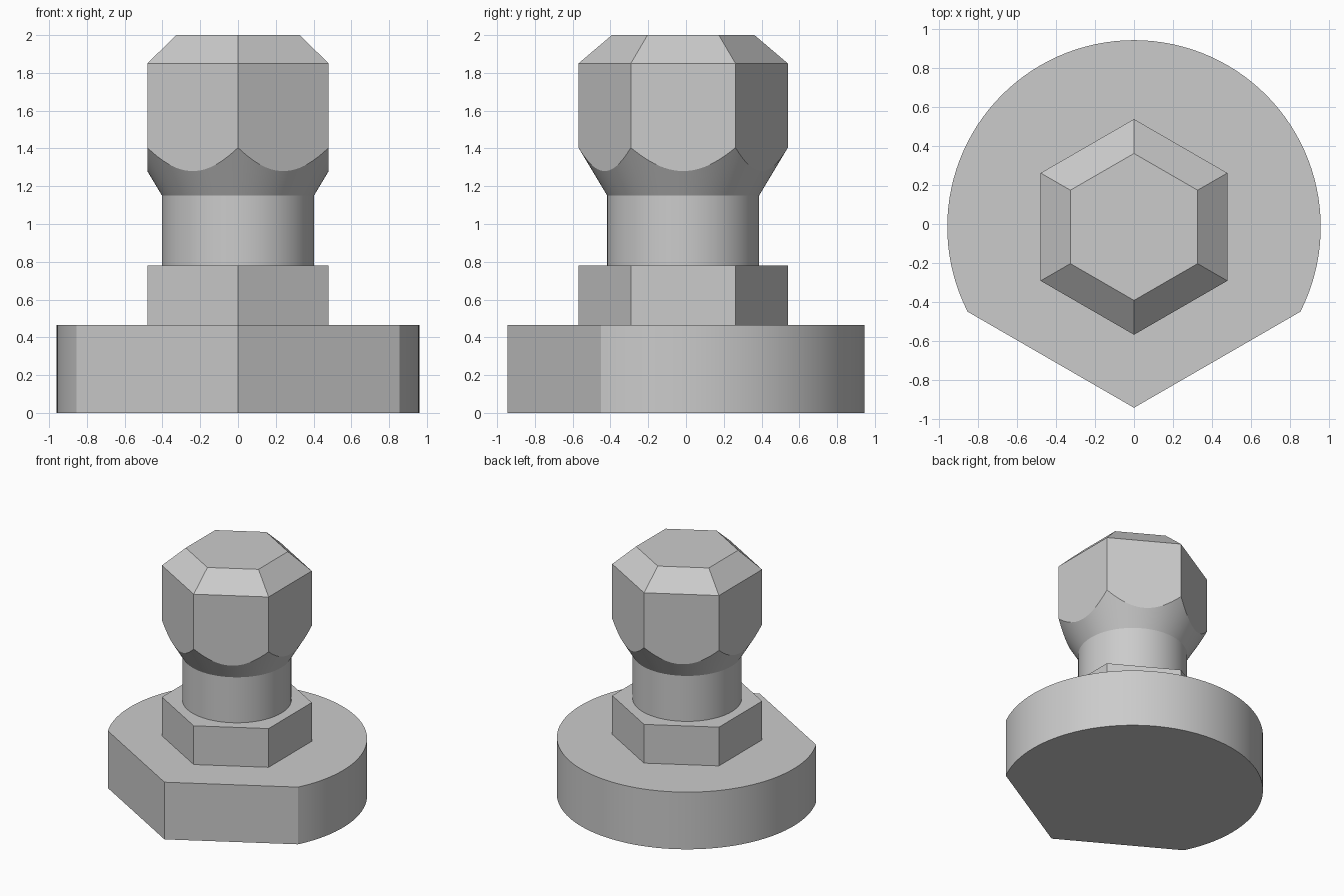
import bpy
import bmesh
from math import cos, sin, radians, tau, pi

SEGMENTS = 120
CENTRE_Y = -0.015

if "Cube" in bpy.data.objects:
    bpy.data.objects.remove(bpy.data.objects["Cube"], do_unlink=True)

grey = bpy.data.materials.new("plain_grey")
grey.use_nodes = True
grey.diffuse_color = (0.6, 0.6, 0.6, 1)
grey.node_tree.nodes["Principled BSDF"].inputs["Base Color"].default_value = (0.6, 0.6, 0.6, 1)


def circle(radius):
    return lambda a: radius


def hexagon(apothem):
    # Flats face +x and every sixth of a turn after it
    def radius(a):
        return apothem / cos((a + pi / 6) % (pi / 3) - pi / 6)
    return radius


def pointed_disc(a):
    # Circle trimmed by two flats that meet in a point at the front
    limit = 0.96 * cos(radians(33))
    radius = 0.96
    for flat in (radians(-60), radians(-120)):
        c = cos(a - flat)
        if c * radius > limit:
            radius = limit / c
    return radius


def loft(name, sections):
    """Join rings of (radius by angle, height by radius) into a closed solid."""
    bm = bmesh.new()
    rings = []
    for outline, height in sections:
        ring = []
        for i in range(SEGMENTS):
            a = tau * i / SEGMENTS
            r = outline(a)
            z = height(r) if callable(height) else height
            ring.append(bm.verts.new((r * cos(a), r * sin(a) + CENTRE_Y, z)))
        rings.append(ring)
    for low, high in zip(rings, rings[1:]):
        for i in range(SEGMENTS):
            j = (i + 1) % SEGMENTS
            bm.faces.new((low[i], low[j], high[j], high[i]))
    bm.faces.new(rings[0][::-1])
    bm.faces.new(rings[-1])
    # Merge the strips that lie in one plane into whole flats
    bmesh.ops.dissolve_limit(bm, angle_limit=radians(0.5), verts=bm.verts, edges=bm.edges)
    bmesh.ops.recalc_face_normals(bm, faces=bm.faces)
    mesh = bpy.data.meshes.new(name)
    bm.to_mesh(mesh)
    bm.free()
    mesh.materials.append(grey)
    mesh.shade_smooth()
    mesh.set_sharp_from_angle(angle=radians(20))
    obj = bpy.data.objects.new(name, mesh)
    bpy.context.collection.objects.link(obj)
    return obj


# Base disc with a pointed front
loft("base_disc", [(pointed_disc, 0), (pointed_disc, 0.465)])

# Six-sided collar on the base
loft("hex_collar", [(hexagon(0.48), 0.44), (hexagon(0.48), 0.78)])

# Round neck flaring into the six-sided head; the cone cuts scallops in the flats
NECK = 0.402
loft("neck_and_head", [
    (circle(NECK), 0.75),
    (circle(NECK), 1.15),
    (hexagon(0.48), lambda r: 1.15 + (r - NECK) * 1.67),
    (hexagon(0.48), 1.85),
    (hexagon(0.327), 2.0),
])
